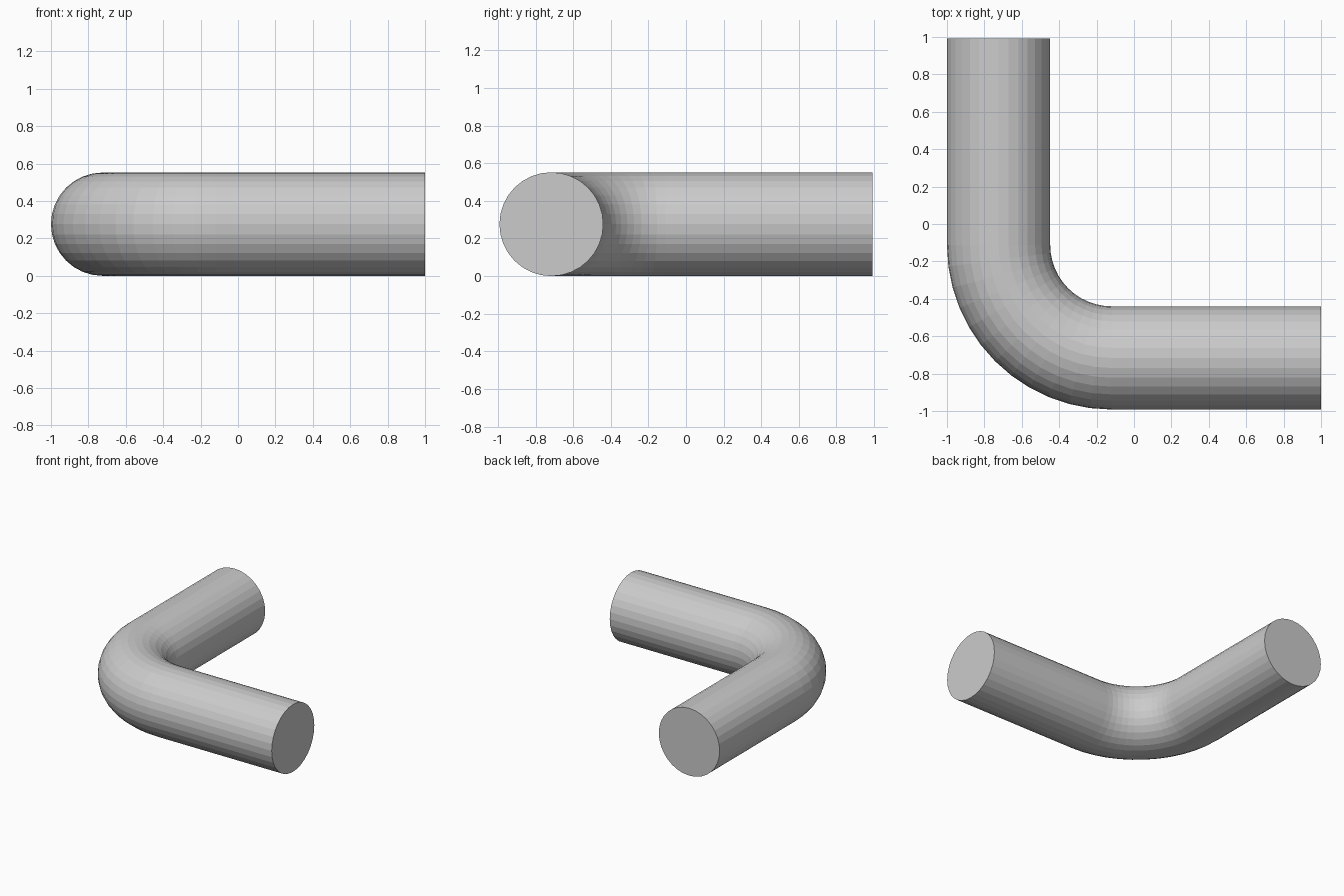
import bpy, bmesh
from math import pi, sin, cos

if "Cube" in bpy.data.objects:
    bpy.data.objects.remove(bpy.data.objects["Cube"])

SIDES, STEPS = 32, 12
R = 0.276                    # pipe radius
BEND = 0.604                 # centreline bend radius
HX, HY = 1.0, 0.992          # half extents
CX, CY = -HX + R + BEND, -HY + R + BEND   # bend centre

# Centreline rings: (x, y, outward direction angle)
rings = [(CX - BEND, HY, pi)]
for i in range(STEPS + 1):
    a = pi + i / STEPS * pi / 2
    rings.append((CX + BEND * cos(a), CY + BEND * sin(a), a))
rings.append((HX, CY - BEND, 1.5 * pi))

# Sweep a circular section along the centreline
bm = bmesh.new()
loops = []
for x, y, a in rings:
    loop = []
    for k in range(SIDES):
        t = 2 * pi * k / SIDES
        r = R * cos(t)
        loop.append(bm.verts.new((x + r * cos(a), y + r * sin(a), R + R * sin(t))))
    loops.append(loop)
for lo, hi in zip(loops, loops[1:]):
    for k in range(SIDES):
        n = (k + 1) % SIDES
        bm.faces.new((lo[k], lo[n], hi[n], hi[k]))

# End caps
bm.faces.new(loops[0])
bm.faces.new(loops[-1])
bmesh.ops.recalc_face_normals(bm, faces=bm.faces)

mesh = bpy.data.meshes.new("pipe_elbow")
bm.to_mesh(mesh)
bm.free()
bpy.context.collection.objects.link(bpy.data.objects.new("pipe_elbow", mesh))
